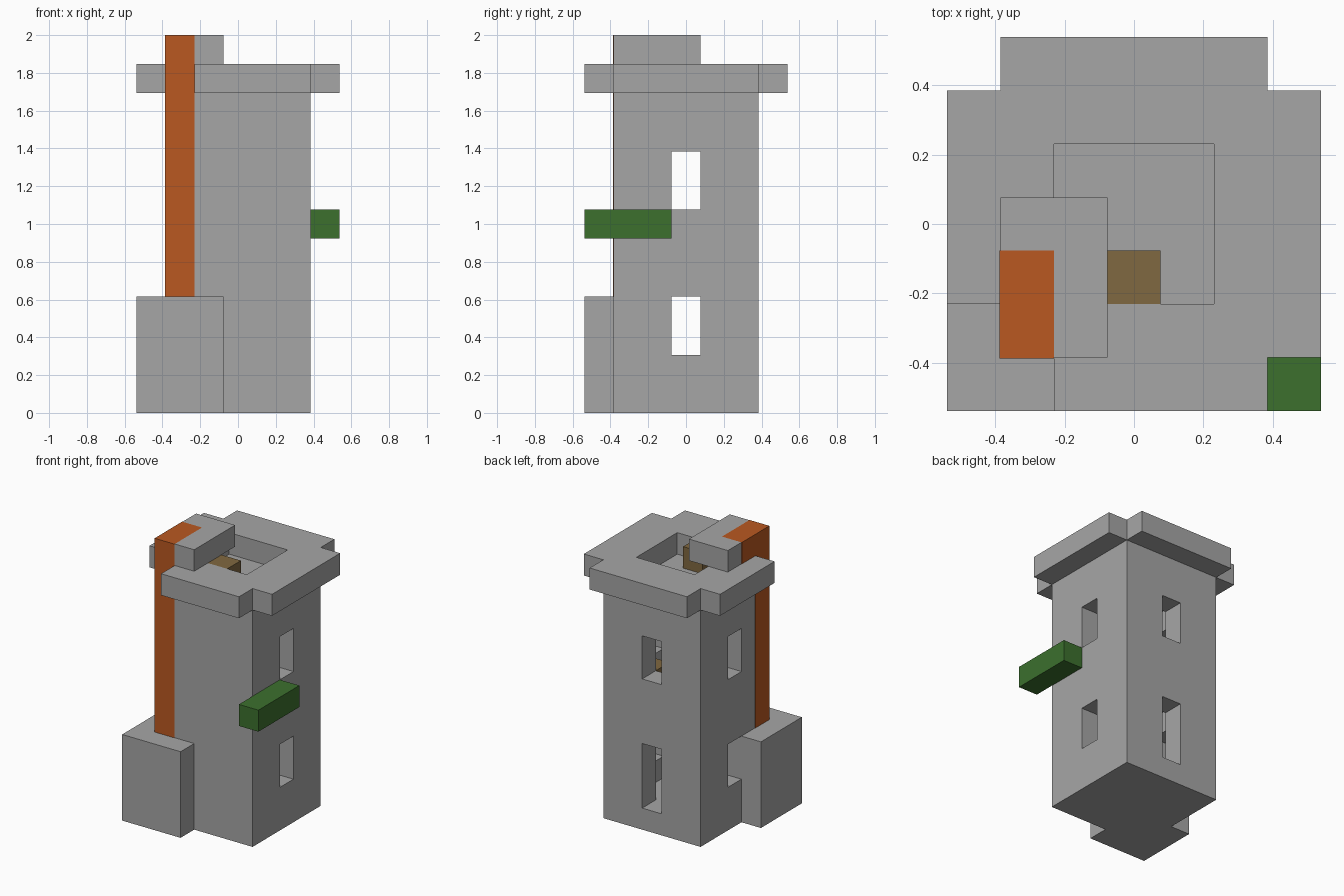
import bpy
import bmesh

if "Cube" in bpy.data.objects:
    bpy.data.objects.remove(bpy.data.objects["Cube"], do_unlink=True)

U = 2 / 13  # one building block


def material(name, rgb):
    m = bpy.data.materials.new(name)
    m.use_nodes = True
    m.diffuse_color = (*rgb, 1)
    m.node_tree.nodes["Principled BSDF"].inputs["Base Color"].default_value = (*rgb, 1)
    return m


stone = material("stone grey", (0.38, 0.38, 0.38))
orange = material("burnt orange", (0.49, 0.098, 0.015))
green = material("leaf green", (0.045, 0.162, 0.027))
brown = material("wood brown", (0.216, 0.138, 0.052))


def prism(name, outline, z0, z1, mat):
    """Extrude a flat outline, measured in blocks, from z0 to z1."""
    bm = bmesh.new()
    face = bm.faces.new([bm.verts.new((x * U, y * U, z0 * U)) for x, y in outline])
    top = bmesh.ops.extrude_face_region(bm, geom=[face])["geom"]
    verts = [v for v in top if isinstance(v, bmesh.types.BMVert)]
    bmesh.ops.translate(bm, verts=verts, vec=(0, 0, (z1 - z0) * U))
    bmesh.ops.recalc_face_normals(bm, faces=bm.faces)
    mesh = bpy.data.meshes.new(name)
    bm.to_mesh(mesh)
    bm.free()
    mesh.materials.append(mat)
    obj = bpy.data.objects.new(name, mesh)
    bpy.context.collection.objects.link(obj)
    return obj


def box(name, x, y, z, mat):
    (x0, x1), (y0, y1) = x, y
    return prism(name, [(x0, y0), (x1, y0), (x1, y1), (x0, y1)], *z, mat)


def cut(target, x, y, z):
    """Carve a box out of the target and remove the cutter."""
    cutter = box("cutter", x, y, z, stone)
    mod = target.modifiers.new("opening", "BOOLEAN")
    mod.operation, mod.solver, mod.object = "DIFFERENCE", "EXACT", cutter
    bpy.context.view_layer.update()
    graph = bpy.context.evaluated_depsgraph_get()
    mesh = bpy.data.meshes.new_from_object(target.evaluated_get(graph))
    target.modifiers.clear()
    target.data = mesh
    bpy.data.objects.remove(cutter, do_unlink=True)


# Hollow two-storey tower with windows on three sides
tower = box("tower", (-2.5, 2.5), (-2.5, 2.5), (0, 11), stone)
room, slot = (-1.5, 1.5), (-0.5, 0.5)
for storey in ((1, 5), (6, 10)):
    cut(tower, room, room, storey)
for height in ((2, 4), (7, 9)):
    cut(tower, (-3, 3), slot, height)
for height in ((1, 4), (7, 9)):
    cut(tower, slot, (1, 3), height)

# Overhanging parapet, open at the chimney corner
prism("parapet_front", [(-1.5, -3.5), (2.5, -3.5), (2.5, -2.5), (3.5, -2.5),
                        (3.5, -1.5), (-1.5, -1.5)], 11, 12, stone)
prism("parapet_back", [(1.5, -1.5), (3.5, -1.5), (3.5, 2.5), (2.5, 2.5),
                       (2.5, 3.5), (-2.5, 3.5), (-2.5, 2.5), (-3.5, 2.5),
                       (-3.5, -1.5), (-1.5, -1.5), (-1.5, 1.5), (1.5, 1.5)],
      11, 12, stone)

# Buttress wrapped around the front corner
prism("corner_buttress", [(-3.5, -3.5), (-0.5, -3.5), (-0.5, -2.5), (-2.5, -2.5),
                          (-2.5, -0.5), (-3.5, -0.5)], 0, 4, stone)

# Orange chimney column, its bent top and the stone cap beside it
edge = -2.52
box("chimney_column", (edge, -1.5), (edge, -1.5), (4, 12), orange)
box("chimney_top", (edge, -1.5), (edge, -0.5), (12, 13), orange)
prism("chimney_cap", [(-1.5, -2.5), (-0.5, -2.5), (-0.5, 0.5), (-2.5, 0.5),
                      (-2.5, -0.5), (-1.5, -0.5)], 12, 13, stone)

# Green beam on the side wall
box("side_beam", (2.5, 3.5), (-3.5, -0.5), (6, 7), green)

# Wooden blocks on the roof deck and the upper floor
box("roof_step", slot, (-1.5, -0.5), (11, 12), brown)
box("upper_floor_step", (0.5, 1.5), (0.5, 1.5), (6, 7), brown)
